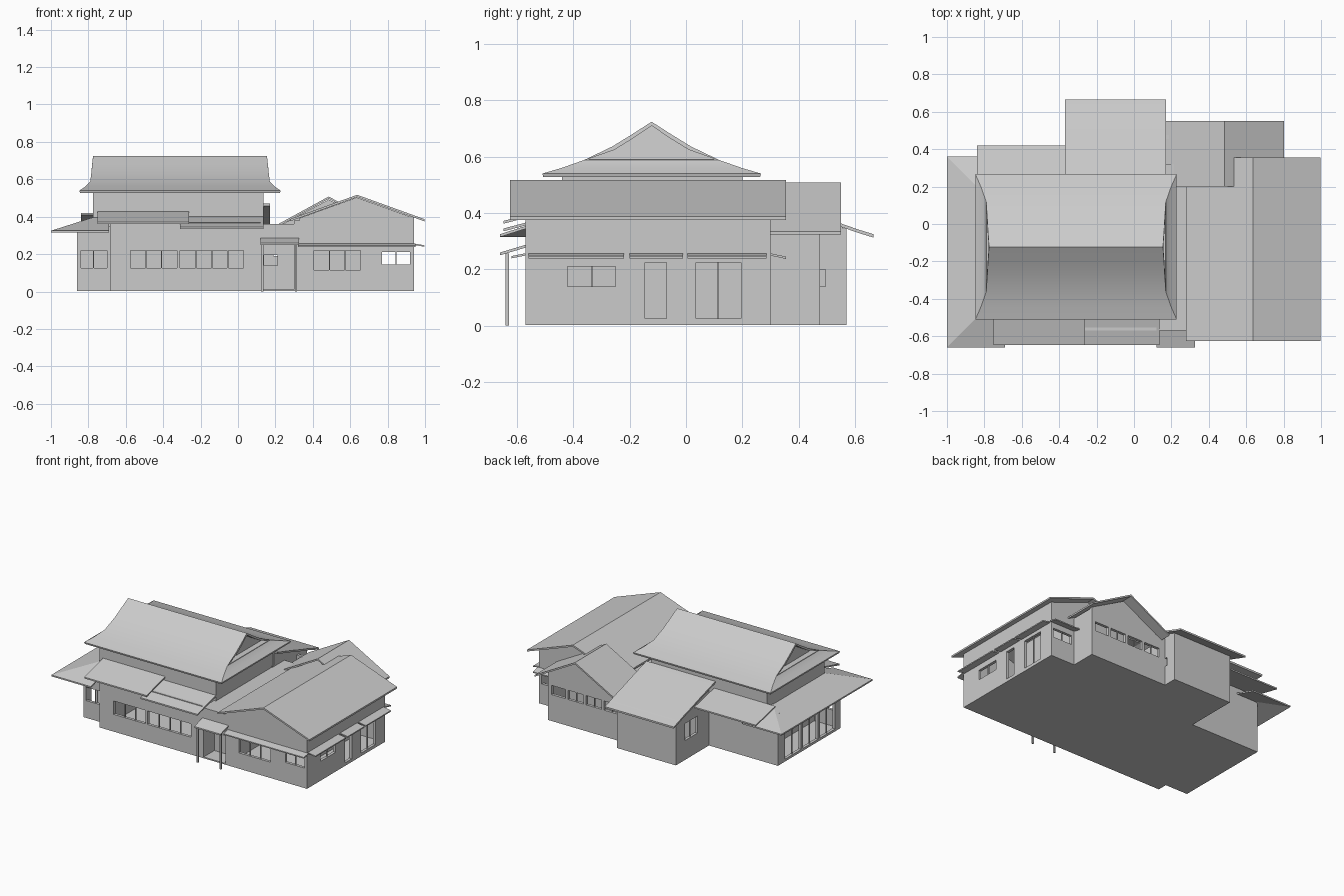
import bpy, bmesh
from mathutils import Vector

cube = bpy.data.objects.get("Cube")
if cube:
    bpy.data.objects.remove(cube)

grey = bpy.data.materials.new("plain grey")
grey.use_nodes = True
tone = (0.6, 0.6, 0.6, 1)
grey.diffuse_color = tone
grey.node_tree.nodes["Principled BSDF"].inputs["Base Color"].default_value = tone


def finish(name, bm, smooth=False):
    bmesh.ops.recalc_face_normals(bm, faces=bm.faces)
    me = bpy.data.meshes.new(name)
    bm.to_mesh(me)
    bm.free()
    me.materials.append(grey)
    ob = bpy.data.objects.new(name, me)
    bpy.context.collection.objects.link(ob)
    if smooth:
        bpy.ops.object.select_all(action='DESELECT')
        ob.select_set(True)
        bpy.context.view_layer.objects.active = ob
        bpy.ops.object.shade_smooth_by_angle(angle=0.6)
    return ob


def prism(bm, pts, offset):
    """Polygon pushed along an offset into a closed solid."""
    face = bm.faces.new([bm.verts.new(p) for p in pts])
    new = bmesh.ops.extrude_face_region(bm, geom=[face], use_keep_orig=True)["geom"]
    for v in new:
        if isinstance(v, bmesh.types.BMVert):
            v.co += Vector(offset)


def add_box(bm, x0, x1, y0, y1, z0, z1):
    prism(bm, [(x0, y0, z0), (x1, y0, z0), (x1, y1, z0), (x0, y1, z0)], (0, 0, z1 - z0))


def box(name, *size):
    bm = bmesh.new()
    add_box(bm, *size)
    finish(name, bm)


def slab(name, *polys, thick=0.01):
    bm = bmesh.new()
    for pts in polys:
        prism(bm, pts, (0, 0, -thick))
    finish(name, bm)


def wall(name, axis, at, a, b, top, openings=(), t=0.02, base=0.01):
    """Wall along an axis; openings are (start, end, sill, head), ordered."""
    bm = bmesh.new()

    def piece(p, q, z0, z1, inset=0.0):
        lo, hi = at + inset, at + t - inset
        if axis == 'x':
            add_box(bm, p, q, lo, hi, z0, z1)
        else:
            add_box(bm, lo, hi, p, q, z0, z1)

    pos = a
    for o0, o1, sill, head in openings:
        if o0 > pos:
            piece(pos, o0, base, top)
        if sill > base:
            piece(o0, o1, base, sill)
        piece(o0, o1, head, top)
        bars = int((o1 - o0) / 0.11)
        for i in range(bars):
            m = o0 + (o1 - o0) * (i + 1) / (bars + 1)
            piece(m - 0.003, m + 0.003, sill, head, 0.006)
        pos = o1
    if pos < b:
        piece(pos, b, base, top)
    finish(name, bm)


def gable_roof(name, ridge_x, half, ridge_z, eave_z, y0, y1):
    polys = []
    for s in (-1, 1):
        polys.append([(ridge_x, y0, ridge_z), (ridge_x + s * half, y0, eave_z),
                      (ridge_x + s * half, y1, eave_z), (ridge_x, y1, ridge_z)])
    slab(name, *polys, thick=0.012)


def gable_wall(name, cx, half, base, shoulder, peak, y, t=0.02):
    bm = bmesh.new()
    prism(bm, [(cx - half, y, base), (cx + half, y, base), (cx + half, y, shoulder),
               (cx, y, peak), (cx - half, y, shoulder)], (0, t, 0))
    finish(name, bm)


# Floors
bm = bmesh.new()
for area in [(-0.86, 0.94, -0.5, 0.2), (-0.685, 0.94, -0.57, -0.5),
             (0.14, 0.94, 0.2, 0.3), (0.14, 0.75, 0.3, 0.475), (-0.32, 0.14, 0.2, 0.57)]:
    add_box(bm, *area, 0.003, 0.012)
finish("floor", bm)

# Main block walls
wall("main_front_wall", 'x', -0.57, -0.685, 0.12, 0.37,
     [(-0.575, -0.325, 0.125, 0.22), (-0.31, 0.03, 0.125, 0.22)])
wall("main_left_front_wall", 'x', -0.5, -0.86, -0.685, 0.35, [(-0.845, -0.70, 0.125, 0.22)])
wall("main_return_wall", 'y', -0.685, -0.57, -0.48, 0.35)
wall("main_back_wall", 'x', 0.18, -0.86, 0.14, 0.37)
wall("veranda_wall", 'y', -0.86, -0.5, 0.2, 0.35,
     [(-0.44, -0.27, 0.02, 0.25), (-0.25, -0.08, 0.02, 0.25), (-0.06, 0.12, 0.02, 0.25)])
wall("inner_long_wall", 'x', -0.12, -0.66, 0.12, 0.35)
wall("inner_cross_wall", 'y', -0.67, -0.48, 0.18, 0.35)

# Entry and porch
wall("entry_side_wall", 'y', 0.11, -0.57, -0.4, 0.35)
wall("entry_back_wall", 'x', -0.45, 0.12, 0.32, 0.35, [(0.14, 0.21, 0.14, 0.195)])
wall("entry_lintel", 'x', -0.57, 0.12, 0.3, 0.36, base=0.25)
box("door_panel", 0.22, 0.30, -0.455, -0.45, 0.012, 0.2)
slab("porch_roof", [(0.12, -0.66, 0.26), (0.325, -0.66, 0.26),
                    (0.325, -0.56, 0.29), (0.12, -0.56, 0.29)])
for x in (0.13, 0.31):
    box("porch_post", x - 0.006, x + 0.006, -0.641, -0.629, 0, 0.257)
slab("valley_roof", [(0.12, -0.57, 0.36), (0.33, -0.57, 0.36), (0.33, 0.32, 0.36), (0.12, 0.32, 0.36)])

# Side wing
wall("wing_front_wall", 'x', -0.57, 0.3, 0.94, 0.38,
     [(0.405, 0.655, 0.115, 0.22), (0.77, 0.92, 0.145, 0.21)])
wall("wing_side_wall", 'y', 0.92, -0.57, 0.3, 0.4,
     [(-0.42, -0.25, 0.14, 0.21), (-0.145, -0.07, 0.025, 0.225), (0.035, 0.195, 0.025, 0.225)])
wall("wing_inner_wall", 'y', 0.3, -0.57, 0.3, 0.38)
wall("wing_back_wall", 'x', 0.28, 0.3, 0.94, 0.38, [(0.77, 0.92, 0.145, 0.21)])
wall("wing_partition", 'x', -0.2, 0.32, 0.74, 0.38)
wall("wing_hall_wall", 'y', 0.72, -0.2, 0.28, 0.38)
for y in (-0.57, 0.28):
    gable_wall("wing_gable", 0.635, 0.305, 0.37, 0.393, 0.503, y)
gable_roof("wing_roof", 0.637, 0.36, 0.517, 0.387, -0.625, 0.355)

# Rear wing
wall("rear_wing_back_wall", 'x', 0.455, 0.14, 0.75, 0.345,
     [(0.19, 0.31, 0.19, 0.255), (0.33, 0.45, 0.19, 0.255),
      (0.47, 0.59, 0.19, 0.255), (0.61, 0.72, 0.19, 0.255)])
wall("rear_wing_side_wall", 'y', 0.73, 0.3, 0.475, 0.345)
gable_wall("rear_wing_gable", 0.485, 0.265, 0.33, 0.35, 0.492, 0.455)
gable_roof("rear_wing_roof", 0.485, 0.317, 0.508, 0.335, 0.2, 0.55)

# Thin canopies around the wing
for y0, y1 in ((-0.56, -0.22), (-0.2, -0.01), (0.005, 0.285)):
    slab("side_canopy", [(0.94, y0, 0.257), (0.998, y0, 0.247),
                         (0.998, y1, 0.247), (0.94, y1, 0.257)], thick=0.008)
slab("front_canopy", [(0.32, -0.62, 0.247), (0.95, -0.62, 0.247),
                      (0.95, -0.57, 0.257), (0.32, -0.57, 0.257)], thick=0.008)
slab("back_canopy", [(0.75, 0.3, 0.257), (0.95, 0.3, 0.257),
                     (0.95, 0.355, 0.245), (0.75, 0.355, 0.245)], thick=0.008)

# Annex with its curved roof
wall("annex_back_wall", 'x', 0.55, -0.32, 0.14, 0.345)
annex_curve = [(0.665, 0.325), (0.61, 0.342), (0.55, 0.363), (0.46, 0.39), (0.36, 0.422), (0.2, 0.47)]
for x, hole in ((-0.32, (0.33, 0.47, 0.14, 0.26)), (0.12, (0.475, 0.495, 0.14, 0.2))):
    wall("annex_side_wall", 'y', x, 0.2, 0.55, 0.34, [hole])
    bm = bmesh.new()
    prism(bm, [(x, 0.2, 0.33), (x, 0.57, 0.33)] + [(x, y, z - 0.006) for y, z in annex_curve[2:]],
          (0.02, 0, 0))
    finish("annex_gable", bm)
bm = bmesh.new()
prism(bm, [(-0.37, y, z) for y, z in annex_curve]
      + [(-0.37, y, z - 0.012) for y, z in reversed(annex_curve)], (0.54, 0, 0))
finish("annex_roof", bm, True)

# Lower skirt roofs
slab("left_skirt_roof",
     [(-1, -0.66, 0.325), (-1, 0.36, 0.325), (-0.78, 0.14, 0.395), (-0.78, -0.44, 0.395)],
     [(-1, -0.66, 0.325), (-0.69, -0.66, 0.325), (-0.69, -0.44, 0.395), (-0.78, -0.44, 0.395)],
     [(-1, 0.36, 0.325), (-0.69, 0.36, 0.325), (-0.69, 0.14, 0.395), (-0.78, 0.14, 0.395)])


def lean_to(name, x0, x1, eave_y, eave_z, top_y, top_z):
    slab(name, [(x0, eave_y, eave_z), (x1, eave_y, eave_z),
                (x1, top_y, top_z), (x0, top_y, top_z)])


lean_to("front_skirt_high", -0.75, -0.262, -0.648, 0.372, -0.44, 0.427)
lean_to("front_skirt_low", -0.31, 0.135, -0.648, 0.345, -0.44, 0.4)
lean_to("back_skirt", -0.84, -0.36, 0.42, 0.37, 0.2, 0.42)

# Upper storey
box("upper_storey", -0.775, 0.135, -0.44, 0.2, 0.34, 0.532)

# Hip-and-gable main roof: rings of half length, half depth and height
cx, cy = -0.31, -0.122
rings = [(0.535, 0.385, 0.528), (0.538, 0.388, 0.54), (0.508, 0.32, 0.56), (0.48, 0.24, 0.588)]
bm = bmesh.new()
loops = [[bm.verts.new((cx + sx * hx, cy + sy * hy, z))
          for sx, sy in ((-1, -1), (1, -1), (1, 1), (-1, 1))] for hx, hy, z in rings]
for low, high in zip(loops, loops[1:]):
    for i in range(4):
        j = (i + 1) % 4
        bm.faces.new((low[i], low[j], high[j], high[i]))
bm.faces.new(loops[0][::-1])
top = loops[-1]
arcs = []
for s, near, far in ((-1, top[0], top[3]), (1, top[1], top[2])):
    def at(hy, z, hx):
        return bm.verts.new((cx + s * hx, cy + hy, z))
    arcs.append([near, at(-0.14, 0.636, 0.474), at(-0.07, 0.679, 0.47), at(0, 0.724, 0.465),
                 at(0.07, 0.679, 0.47), at(0.14, 0.636, 0.474), far])
for i in range(6):
    bm.faces.new((arcs[0][i], arcs[1][i], arcs[1][i + 1], arcs[0][i + 1]))
ends = [bm.faces.new(arc) for arc in arcs]
bmesh.ops.recalc_face_normals(bm, faces=bm.faces)
bmesh.ops.inset_individual(bm, faces=ends, thickness=0.014)
for f in ends:
    new = bmesh.ops.extrude_discrete_faces(bm, faces=[f])["faces"][0]
    inward = Vector((0.04 if new.calc_center_median().x < cx else -0.04, 0, 0))
    for v in new.verts:
        v.co += inward
finish("main_roof", bm, True)
